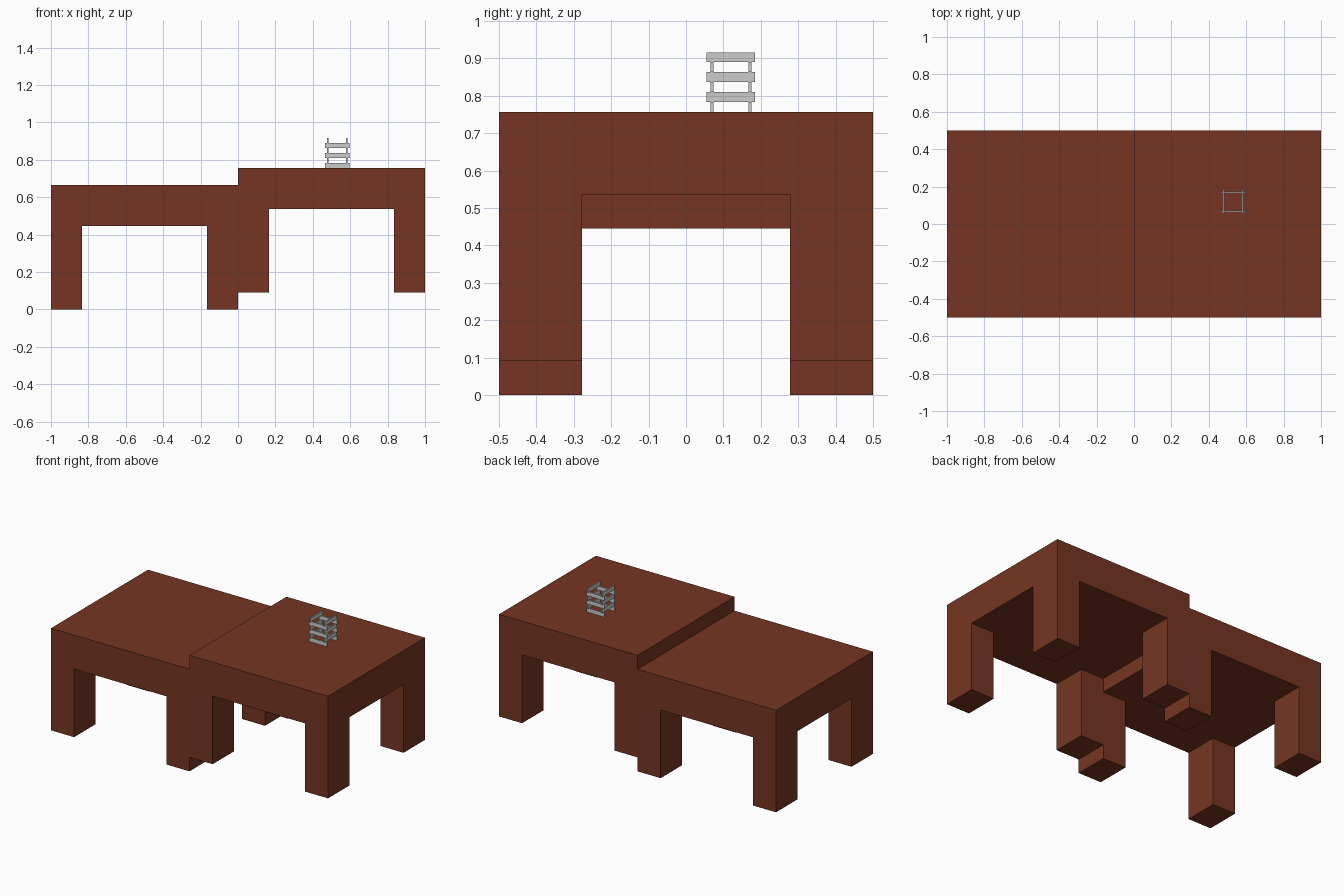
import bpy, bmesh
from mathutils import Vector, Matrix

if "Cube" in bpy.data.objects:
    bpy.data.objects.remove(bpy.data.objects["Cube"])

wood = bpy.data.materials.new("red_brown_wood")
wood.diffuse_color = (0.18, 0.036, 0.016, 1)
wood.use_nodes = True
wood.node_tree.nodes["Principled BSDF"].inputs["Base Color"].default_value = wood.diffuse_color


def finish(name, bm, mat=None):
    mesh = bpy.data.meshes.new(name)
    bm.to_mesh(mesh)
    bm.free()
    obj = bpy.data.objects.new(name, mesh)
    bpy.context.collection.objects.link(obj)
    if mat:
        mesh.materials.append(mat)
    return obj


def box(bm, center, size):
    bmesh.ops.create_cube(bm, size=1, matrix=Matrix.Translation(center) @ Matrix.Diagonal((*size, 1)))


def table(name, x, z):
    # thick slab, corner cells of its underside pulled down into legs
    bm = bmesh.new()
    under, top, leg_x, leg_y = 0.445, 0.666, 0.333, 0.278
    box(bm, (0, 0, (under + top) / 2), (1, 1, top - under))
    for axis, d in (((1, 0, 0), leg_x), ((0, 1, 0), leg_y)):
        for s in (-1, 1):
            bmesh.ops.bisect_plane(bm, geom=bm.verts[:] + bm.edges[:] + bm.faces[:],
                                   plane_co=Vector(axis) * d * s, plane_no=axis)
    bm.normal_update()
    corners = []
    for f in bm.faces:
        c = f.calc_center_median()
        if f.normal.z < -0.9 and abs(c.x) > leg_x and abs(c.y) > leg_y:
            corners.append(f)
    for f in bmesh.ops.extrude_discrete_faces(bm, faces=corners)["faces"]:
        for v in f.verts:
            v.co.z = 0
    bmesh.ops.remove_doubles(bm, verts=bm.verts[:], dist=1e-5)
    bmesh.ops.recalc_face_normals(bm, faces=bm.faces[:])
    bmesh.ops.dissolve_limit(bm, angle_limit=0.02, verts=bm.verts[:], edges=bm.edges[:])
    finish(name, bm, wood).location = (x, 0, z)


table("low_table", -0.5, 0)
table("high_table", 0.5, 0.091)

# small tower of thin planks, laid crosswise in alternating pairs
bm = bmesh.new()
cx, cy, base, h = 0.531, 0.12, 0.757, 0.0265
length, thick, gap = 0.13, 0.008, 0.051
for layer in range(6):
    z = base + h * (layer + 0.5)
    for s in (-gap, gap):
        if layer % 2 == 0:
            box(bm, (cx, cy + s, z), (length, thick, h))
        else:
            box(bm, (cx + s, cy, z), (thick, length, h))
finish("plank_tower", bm)
